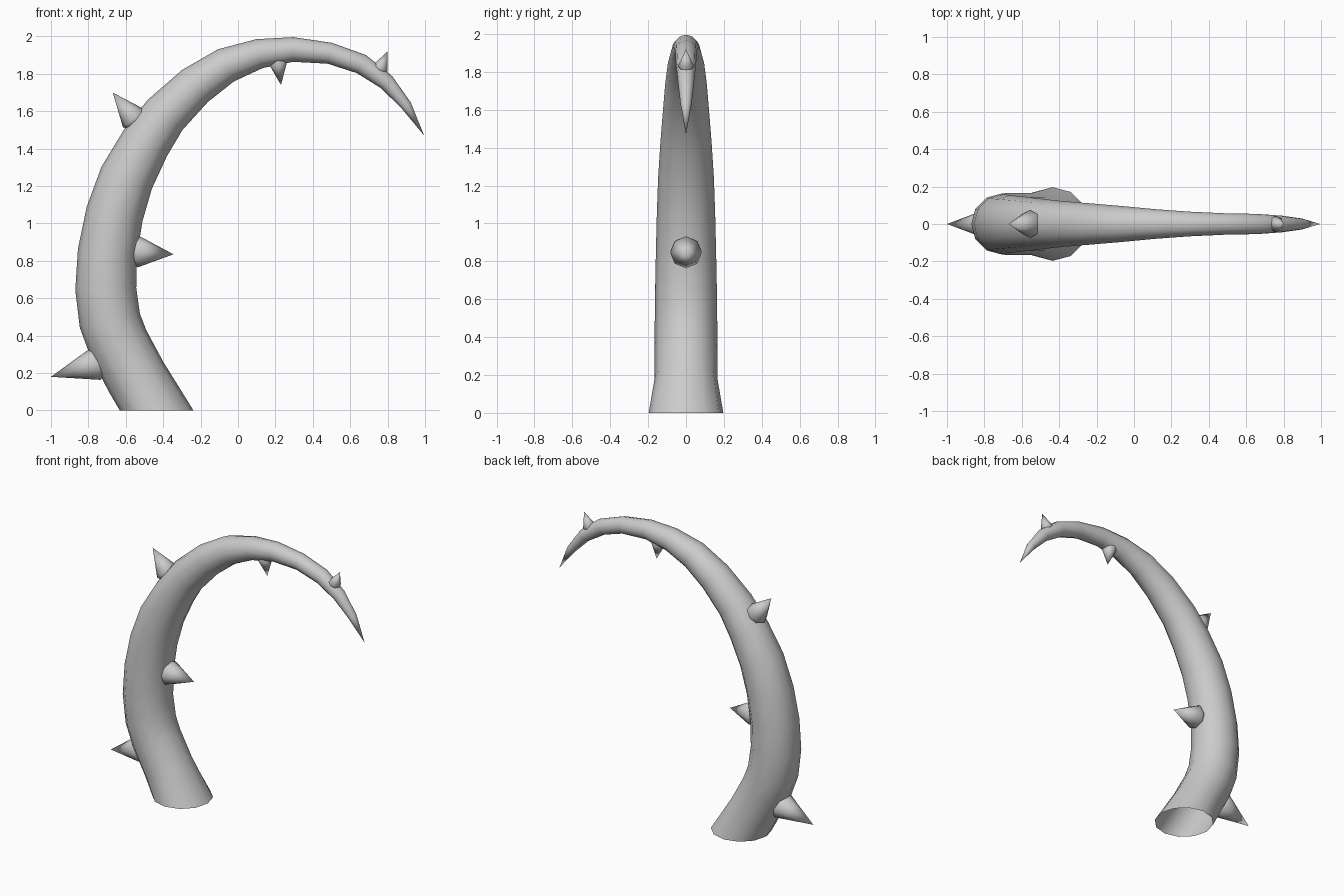
import bpy, bmesh, math
from mathutils import Vector

if "Cube" in bpy.data.objects:
    bpy.data.objects.remove(bpy.data.objects["Cube"], do_unlink=True)

grey = bpy.data.materials.new("plain grey")
grey.use_nodes = True
colour = (0.6, 0.6, 0.6, 1)
grey.diffuse_color = colour
grey.node_tree.nodes["Principled BSDF"].inputs["Base Color"].default_value = colour


def add_ring(bm, centre, axis, radius, sides):
    """Ring of vertices around an axis lying in the XZ plane."""
    across = Vector((axis.z, 0, -axis.x)).normalized()
    depth = Vector((0, 1, 0))
    angles = [math.tau * i / sides for i in range(sides)]
    return [bm.verts.new(centre + radius * (across * math.cos(a) + depth * math.sin(a)))
            for a in angles]


def bridge(bm, lower, upper):
    count = len(lower)
    for i in range(count):
        j = (i + 1) % count
        bm.faces.new((lower[i], lower[j], upper[j], upper[i]))


def close_to_point(bm, ring, point):
    tip = bm.verts.new(point)
    for i, vert in enumerate(ring):
        bm.faces.new((vert, ring[(i + 1) % len(ring)], tip))


def finish(bm, name, angle):
    bmesh.ops.recalc_face_normals(bm, faces=bm.faces[:])
    mesh = bpy.data.meshes.new(name)
    bm.to_mesh(mesh)
    bm.free()
    mesh.materials.append(grey)
    obj = bpy.data.objects.new(name, mesh)
    bpy.context.collection.objects.link(obj)
    bpy.ops.object.select_all(action="DESELECT")
    obj.select_set(True)
    bpy.context.view_layer.objects.active = obj
    bpy.ops.object.shade_smooth_by_angle(angle=math.radians(angle))


def build_vine(name, path, tip, sides):
    """Tapering open-ended tube swept along (x, z, radius) stations."""
    bm = bmesh.new()
    points = [Vector((x, 0, z)) for x, z, _ in path] + [Vector((tip[0], 0, tip[1]))]
    rings = []
    for i, (_, _, radius) in enumerate(path):
        # The root is cut level with the ground
        axis = points[i + 1] - points[i - 1] if i else Vector((0, 0, 1))
        rings.append(add_ring(bm, points[i], axis, radius, sides))
    for lower, upper in zip(rings, rings[1:]):
        bridge(bm, lower, upper)
    close_to_point(bm, rings[-1], points[-1])
    finish(bm, name, 60)


def build_thorn(name, base, tip, radius):
    """Eight-sided spike with a rounded underside sunk into the vine."""
    bm = bmesh.new()
    base, tip = (Vector((x, 0, z)) for x, z in (base, tip))
    axis = (tip - base).normalized()
    rings = [add_ring(bm, base - axis * radius * sink, axis, radius * scale, 8)
             for sink, scale in ((0.65, 0.4), (0.35, 0.8), (0, 1))]
    for lower, upper in zip(rings, rings[1:]):
        bridge(bm, lower, upper)
    bm.faces.new(rings[0])
    close_to_point(bm, rings[-1], tip)
    finish(bm, name, 70)


# Vine from root to the last ring before the tip
vine_path = [
    (-.435, 0, .197), (-.545, .18, .166), (-.64, .36, .165), (-.685, .48, .165),
    (-.707, .65, .163), (-.698, .845, .159), (-.66, 1.05, .154), (-.595, 1.245, .147),
    (-.495, 1.43, .135), (-.39, 1.58, .123), (-.23, 1.735, .11), (-.065, 1.845, .096),
    (.115, 1.908, .079), (.295, 1.93, .066), (.49, 1.91, .057), (.66, 1.852, .054),
    (.795, 1.755, .044), (.9, 1.63, .029),
]
build_vine("vine", vine_path, (.995, 1.47), 12)

# Thorns, alternating along the outer and inner curve
thorns = {
    "lower_outer_thorn": ((-.76, .25), (-1, .18), .09),
    "lower_inner_thorn": ((-.53, .848), (-.345, .835), .083),
    "middle_outer_thorn": ((-.557, 1.562), (-.67, 1.7), .075),
    "upper_inner_thorn": ((.213, 1.865), (.23, 1.74), .052),
    "tip_outer_thorn": ((.76, 1.83), (.8, 1.92), .042),
}
for name, (base, tip, radius) in thorns.items():
    build_thorn(name, base, tip, radius)
